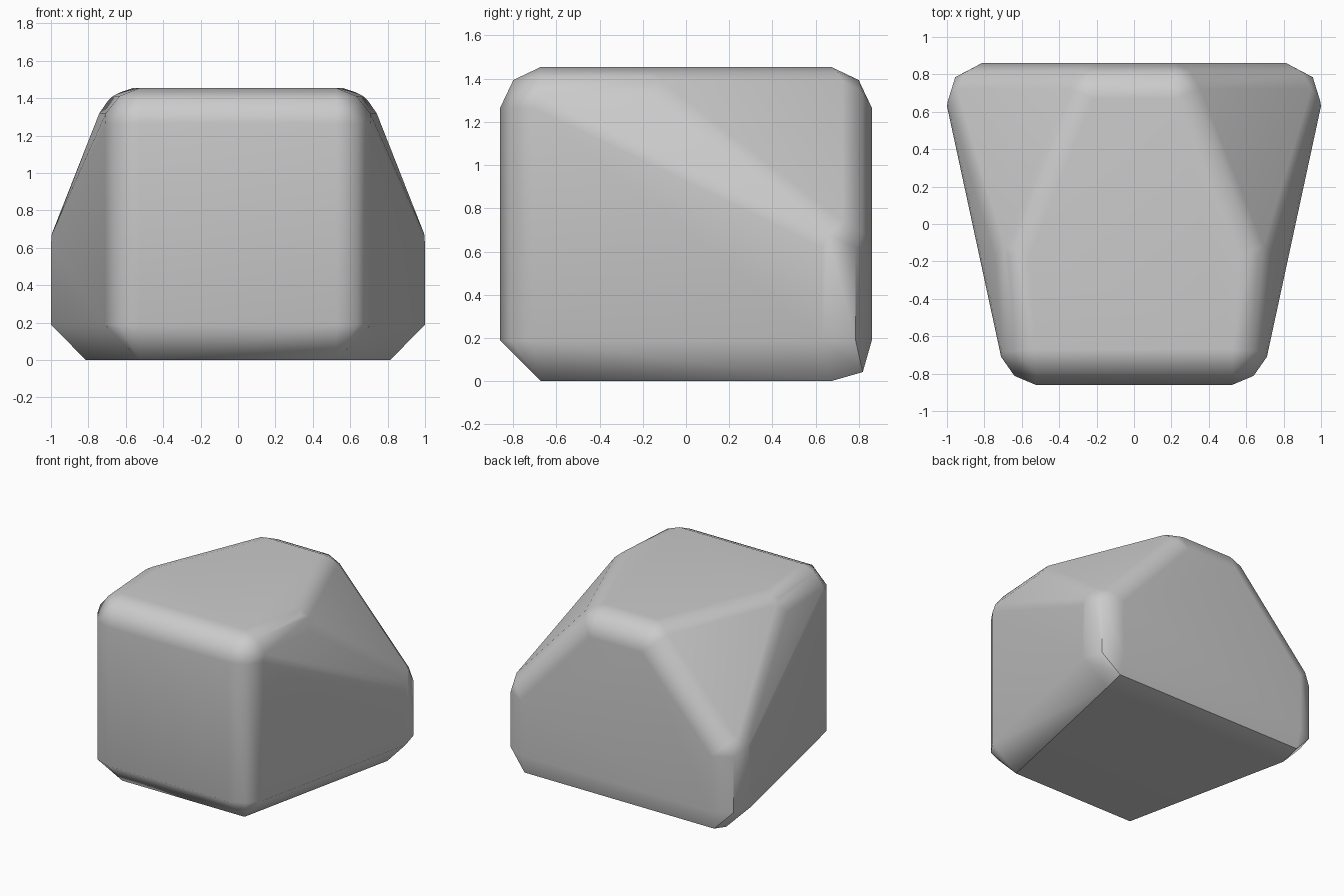
import bpy, bmesh
from mathutils import Vector

cube = bpy.data.objects.get("Cube")
if cube:
    bpy.data.objects.remove(cube)

R = 0.19  # softening radius of the edges


def hull(points):
    """Convex body around the points, with flat areas merged."""
    bm = bmesh.new()
    for p in points:
        bm.verts.new(p)
    bmesh.ops.convex_hull(bm, input=bm.verts[:])
    bmesh.ops.delete(bm, geom=[v for v in bm.verts if not v.link_faces], context='VERTS')
    bmesh.ops.dissolve_limit(bm, angle_limit=0.01, verts=bm.verts[:], edges=bm.edges[:])
    bmesh.ops.recalc_face_normals(bm, faces=bm.faces[:])
    bm.normal_update()
    return bm


# Core block: one side, mirrored across x
side = [
    (0.525, -0.67, 0.19), (0.525, -0.67, 1.265),  # front corner
    (0.56, -0.17, 1.265), (0.22, 0.67, 1.265),    # top rim
    (0.814, 0.67, 0.19), (0.814, 0.67, 0.62),     # back corner
]
core = hull([Vector((s * x, y, z)) for x, y, z in side for s in (-1, 1)])

# Push the core outwards: every face by R, with a middle step on rounded edges
points = []
for v in core.verts:
    points += [v.co + f.normal * R for f in v.link_faces]
for e in core.edges:
    a, b = (f.normal for f in e.link_faces)
    bottom = min(a.z, b.z) < -0.9
    back = max(a.y, b.y) > 0.9
    if bottom and not back:
        continue                      # lower front and sides stay flat chamfers
    fullness = 1.1 if bottom else 0.96  # the lower back edge is tighter
    mid = (a + b).normalized() * R * fullness
    points += [v.co + mid for v in e.verts]
core.free()

body = hull(points)
mesh = bpy.data.meshes.new("rock")
body.to_mesh(mesh)
body.free()
rock = bpy.data.objects.new("rock", mesh)
bpy.context.collection.objects.link(rock)

# Plain stone colour
stone = bpy.data.materials.new("stone grey")
stone.use_nodes = True
colour = (0.6, 0.6, 0.6, 1)
stone.diffuse_color = colour
stone.node_tree.nodes["Principled BSDF"].inputs["Base Color"].default_value = colour
mesh.materials.append(stone)

# Soft shading over the rounded edges
bpy.ops.object.select_all(action='DESELECT')
rock.select_set(True)
bpy.context.view_layer.objects.active = rock
bpy.ops.object.shade_smooth_by_angle(angle=0.75)

# Keep the broad flat areas looking flat
weighted = rock.modifiers.new("flat areas", 'WEIGHTED_NORMAL')
weighted.keep_sharp = True
